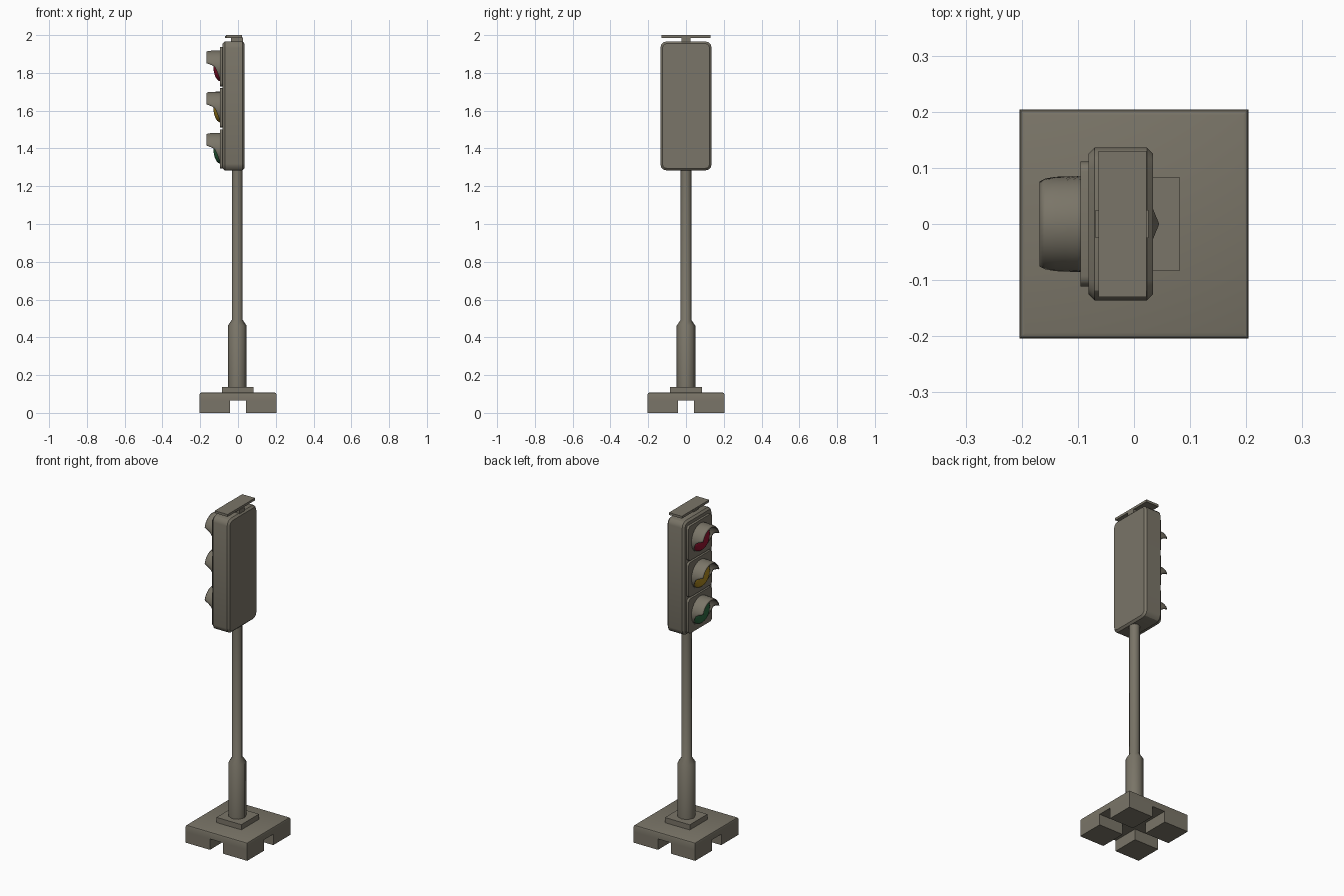
import bpy, bmesh, math
from mathutils import Matrix, Vector

if "Cube" in bpy.data.objects:
    bpy.data.objects.remove(bpy.data.objects["Cube"])


def material(name, rgb):
    m = bpy.data.materials.new(name)
    m.diffuse_color = (*rgb, 1)
    m.use_nodes = True
    m.node_tree.nodes["Principled BSDF"].inputs["Base Color"].default_value = m.diffuse_color
    return m


GREY = material("warm_grey", (0.195, 0.178, 0.138))
RED = material("lamp_red", (0.30, 0.007, 0.03))
AMBER = material("lamp_amber", (0.42, 0.25, 0.015))
GREEN = material("lamp_green", (0.026, 0.14, 0.053))


def finish(name, bm, mat, smooth=None):
    bmesh.ops.recalc_face_normals(bm, faces=bm.faces[:])
    me = bpy.data.meshes.new(name)
    bm.to_mesh(me)
    bm.free()
    me.materials.append(mat)
    ob = bpy.data.objects.new(name, me)
    bpy.context.collection.objects.link(ob)
    if smooth:
        bpy.ops.object.select_all(action='DESELECT')
        ob.select_set(True)
        bpy.context.view_layer.objects.active = ob
        bpy.ops.object.shade_smooth_by_angle(angle=math.radians(smooth))
    return ob


def box(name, lo, hi, corner=0, edge=0, top=0, segs=3):
    """Box; corner rounds the x-running edges, edge bevels front/back rims, top bevels the top rim."""
    lo, hi = Vector(lo), Vector(hi)
    bm = bmesh.new()
    bmesh.ops.create_cube(bm, size=1)
    for v in bm.verts:
        v.co = (lo + hi) / 2 + v.co * (hi - lo)
    if corner:
        es = [e for e in bm.edges if abs(e.verts[0].co.x - e.verts[1].co.x) > 1e-5]
        bmesh.ops.bevel(bm, geom=es, offset=corner, segments=segs, profile=0.5, affect='EDGES')
    if edge:
        es = [e for e in bm.edges if any(all(abs(v.co.x - x) < 1e-5 for v in e.verts) for x in (lo.x, hi.x))]
        bmesh.ops.bevel(bm, geom=es, offset=edge, segments=1, profile=0.5, affect='EDGES')
    if top:
        es = [e for e in bm.edges if all(abs(v.co.z - hi.z) < 1e-5 for v in e.verts)]
        bmesh.ops.bevel(bm, geom=es, offset=top, segments=2, profile=0.5, affect='EDGES')
    return finish(name, bm, GREY, 30 if corner or top else None)


def lathe(name, profile, cx, sides):
    """Closed post from (radius, z) rings."""
    bm = bmesh.new()
    rings = [[bm.verts.new((cx + r * math.cos(2 * math.pi * i / sides),
                            r * math.sin(2 * math.pi * i / sides), z)) for i in range(sides)]
             for r, z in profile]
    for a, b in zip(rings, rings[1:]):
        for i in range(sides):
            j = (i + 1) % sides
            bm.faces.new((a[i], a[j], b[j], b[i]))
    bm.faces.new(rings[0])
    bm.faces.new(rings[-1])
    return finish(name, bm, GREY, 46)


def lens(name, z, mat):
    """Bulging half ellipsoid facing -x."""
    bm = bmesh.new()
    bmesh.ops.create_uvsphere(bm, u_segments=24, v_segments=12, radius=1,
                              matrix=Matrix.Rotation(math.pi / 2, 4, 'Y'))
    bmesh.ops.delete(bm, geom=[v for v in bm.verts if v.co.x > 0.1], context='VERTS')
    for v in bm.verts:
        v.co = (-0.092 + v.co.x * 0.038, v.co.y * 0.078, z + v.co.z * 0.078)
    finish(name, bm, mat, 60)


def visor(name, z):
    """Hood whose lower edge sweeps up from the panel to the tip: (x, radius, start angle)."""
    rows = [(-0.090, 0.083, -62), (-0.100, 0.083, -42), (-0.110, 0.083, -20), (-0.122, 0.0825, -2),
            (-0.140, 0.082, 6), (-0.158, 0.080, 11), (-0.167, 0.076, 14)]
    bm = bmesh.new()
    n = 20
    grid = []
    for x, r, a0 in rows:
        angles = [math.radians(a0 + (180 - 2 * a0) * i / n) for i in range(n + 1)]
        grid.append([bm.verts.new((x, r * math.cos(a), z + r * math.sin(a))) for a in angles])
    for a, b in zip(grid, grid[1:]):
        for i in range(n):
            bm.faces.new((a[i], a[i + 1], b[i + 1], b[i]))
    ob = finish(name, bm, GREY, 40)
    sol = ob.modifiers.new("thickness", 'SOLIDIFY')
    sol.thickness = 0.005
    sol.offset = 0


# Base slab on four corner feet, leaving a cross-shaped channel below
box("base_slab", (-0.204, -0.204, 0.065), (0.204, 0.204, 0.107), top=0.01)
for sx in (-1, 1):
    for sy in (-1, 1):
        xs, ys = sorted((sx * 0.043, sx * 0.204)), sorted((sy * 0.043, sy * 0.204))
        box("base_foot", (xs[0], ys[0], 0), (xs[1], ys[1], 0.065))
box("post_plate", (-0.084, -0.084, 0.105), (0.081, 0.084, 0.138))

# Octagonal post: thick sleeve, taper, thin pole
lathe("post", [(0.049, 0.135), (0.049, 0.462), (0.029, 0.492), (0.029, 1.30)], -0.004, 8)

# Signal housing
box("signal_housing", (-0.081, -0.136, 1.283), (0.034, 0.136, 1.967), corner=0.035, edge=0.011)

# Three lamps: panel, lens, visor
for name, z, mat in (("red", 1.833, RED), ("amber", 1.615, AMBER), ("green", 1.397, GREEN)):
    box(name + "_panel", (-0.095, -0.111, z - 0.104), (-0.078, 0.111, z + 0.104), corner=0.018)
    lens(name + "_lens", z, mat)
    visor(name + "_visor", z)

# Cap on a short neck
box("cap_neck", (-0.037, -0.025, 1.96), (0.026, 0.025, 1.987))
box("cap_plate", (-0.063, -0.13, 1.986), (0.022, 0.13, 2.0))
box("cap_tab", (-0.069, -0.025, 1.986), (-0.06, 0.025, 1.996))
